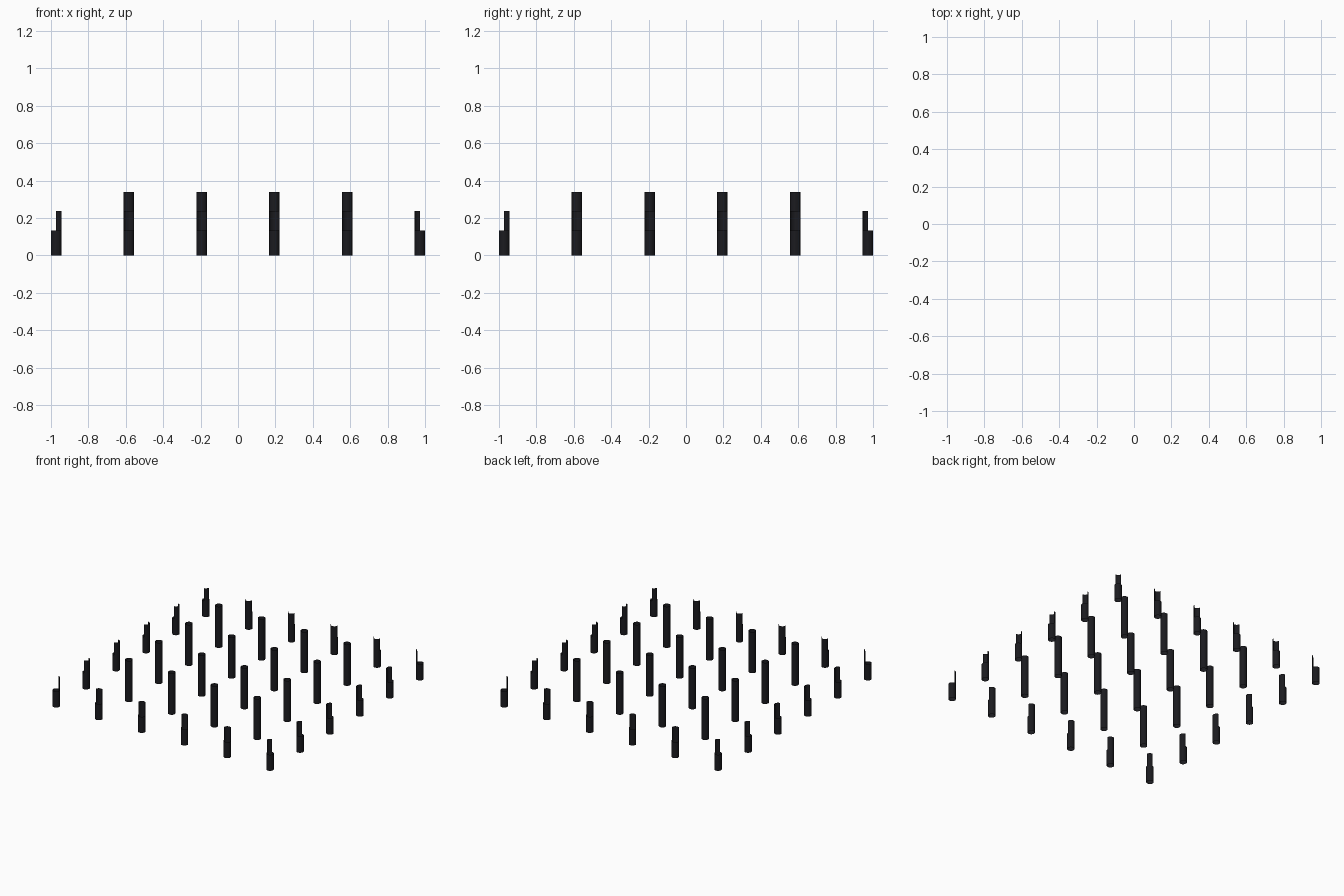
import bpy, bmesh, math

SIDES = 24
RADIUS = 0.028
EDGE = 1.0 - RADIUS
COUNT = 6
LEVELS = (0.0, 0.132, 0.237, 0.338)

cube = bpy.data.objects.get("Cube")
if cube:
    bpy.data.objects.remove(cube, do_unlink=True)

black = bpy.data.materials.new("near black")
black.use_nodes = True
colour = (0.011, 0.011, 0.014, 1)
black.diffuse_color = colour
black.node_tree.nodes["Principled BSDF"].inputs["Base Color"].default_value = colour


def inward(angle, sx, sy):
    """True when a wall panel faces the middle of the grid."""
    return math.cos(angle) * sx <= 0 and math.sin(angle) * sy <= 0


def make_post(name, x, y, sx, sy):
    """Open tube; on the border the wall above the first level is only the inner part."""
    bm = bmesh.new()
    step = math.tau / SIDES
    rings = [[bm.verts.new((RADIUS * math.cos(i * step), RADIUS * math.sin(i * step), z))
              for i in range(SIDES)] for z in LEVELS]
    border = sx or sy
    for level in range(2 if border else 3):
        low, high = rings[level], rings[level + 1]
        for i in range(SIDES):
            if level == 0 or inward((i + 0.5) * step, sx, sy):
                j = (i + 1) % SIDES
                bm.faces.new((low[i], low[j], high[j], high[i]))
    bmesh.ops.delete(bm, geom=[v for v in bm.verts if not v.link_faces], context='VERTS')
    mesh = bpy.data.meshes.new(name)
    bm.to_mesh(mesh)
    bm.free()
    mesh.materials.append(black)
    post = bpy.data.objects.new(name, mesh)
    post.location = (x, y, 0)
    bpy.context.collection.objects.link(post)


def side(i):
    return -1 if i == 0 else 1 if i == COUNT - 1 else 0


# Square grid of posts: tall inside, stepped on the border
kinds = ("inner_post", "edge_post", "corner_post")
for row in range(COUNT):
    for col in range(COUNT):
        sx, sy = side(col), side(row)
        x, y = (EDGE * (2 * k / (COUNT - 1) - 1) for k in (col, row))
        make_post(f"{kinds[abs(sx) + abs(sy)]}_{row + 1}_{col + 1}", x, y, sx, sy)
